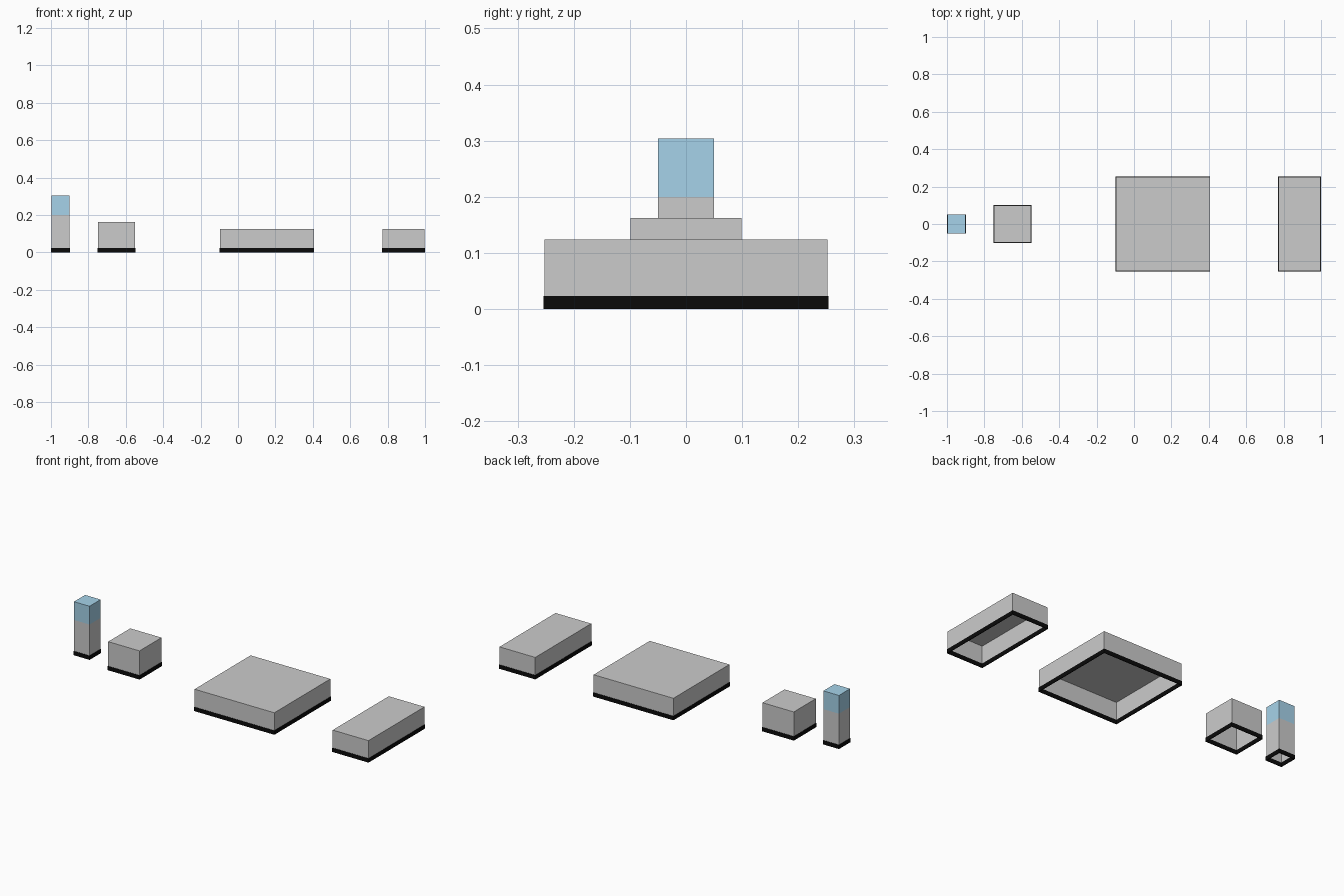
import bpy, bmesh

if "Cube" in bpy.data.objects:
    bpy.data.objects.remove(bpy.data.objects["Cube"])

RIM = 0.023    # height of the dark band
OVER = 0.002   # how far the band stands proud of the walls


def material(name, colour):
    m = bpy.data.materials.new(name)
    m.diffuse_color = colour
    m.use_nodes = True
    m.node_tree.nodes["Principled BSDF"].inputs["Base Color"].default_value = m.diffuse_color
    return m


black = material("black_rim", (0.003, 0.003, 0.003, 1))
grey = material("plain_grey", (0.8, 0.8, 0.8, 1))
blue = material("blue_cap", (0.38, 0.65, 0.82, 1))


def loop(bm, x0, x1, y, z, grow=0.0):
    pts = [(x0 - grow, -y - grow), (x1 + grow, -y - grow),
           (x1 + grow, y + grow), (x0 - grow, y + grow)]
    return [bm.verts.new((px, py, z)) for px, py in pts]


def bridge(bm, a, b, mat=0):
    for i in range(4):
        j = (i + 1) % 4
        bm.faces.new((a[i], a[j], b[j], b[i])).material_index = mat


def finish(name, bm, mats):
    me = bpy.data.meshes.new(name)
    bm.to_mesh(me)
    bm.free()
    for m in mats:
        me.materials.append(m)
    bpy.context.collection.objects.link(bpy.data.objects.new(name, me))


def cover(name, x0, x1, y, levels, mats=()):
    """Thin-walled box, open underneath, one wall band per pair of levels."""
    bm = bmesh.new()
    rings = [loop(bm, x0, x1, y, z) for z in levels]
    for k in range(len(rings) - 1):
        bridge(bm, rings[k], rings[k + 1], k)
    bm.faces.new(rings[-1]).material_index = len(levels) - 2
    finish(name, bm, mats)


def rim(name, x0, x1, y):
    """Thin dark frame around the foot of a box."""
    bm = bmesh.new()
    r = [loop(bm, x0, x1, y, z, g) for z, g in
         ((0, OVER), (RIM, OVER), (RIM, -OVER), (0, -OVER))]
    for k in range(4):
        bridge(bm, r[k], r[(k + 1) % 4])
    finish(name, bm, [black])


# name, x range, half depth, wall levels, materials
PARTS = [
    ("tall_post", -0.998, -0.900, 0.050, (0.02, 0.20, 0.304), (grey, blue)),
    ("small_block", -0.748, -0.551, 0.099, (0.02, 0.162), ()),
    ("square_slab", -0.097, 0.405, 0.252, (0.02, 0.124), ()),
    ("narrow_slab", 0.773, 0.998, 0.252, (0.02, 0.124), ()),
]
for name, x0, x1, y, levels, mats in PARTS:
    cover(name, x0, x1, y, levels, mats)
    rim(name + "_rim", x0, x1, y)
